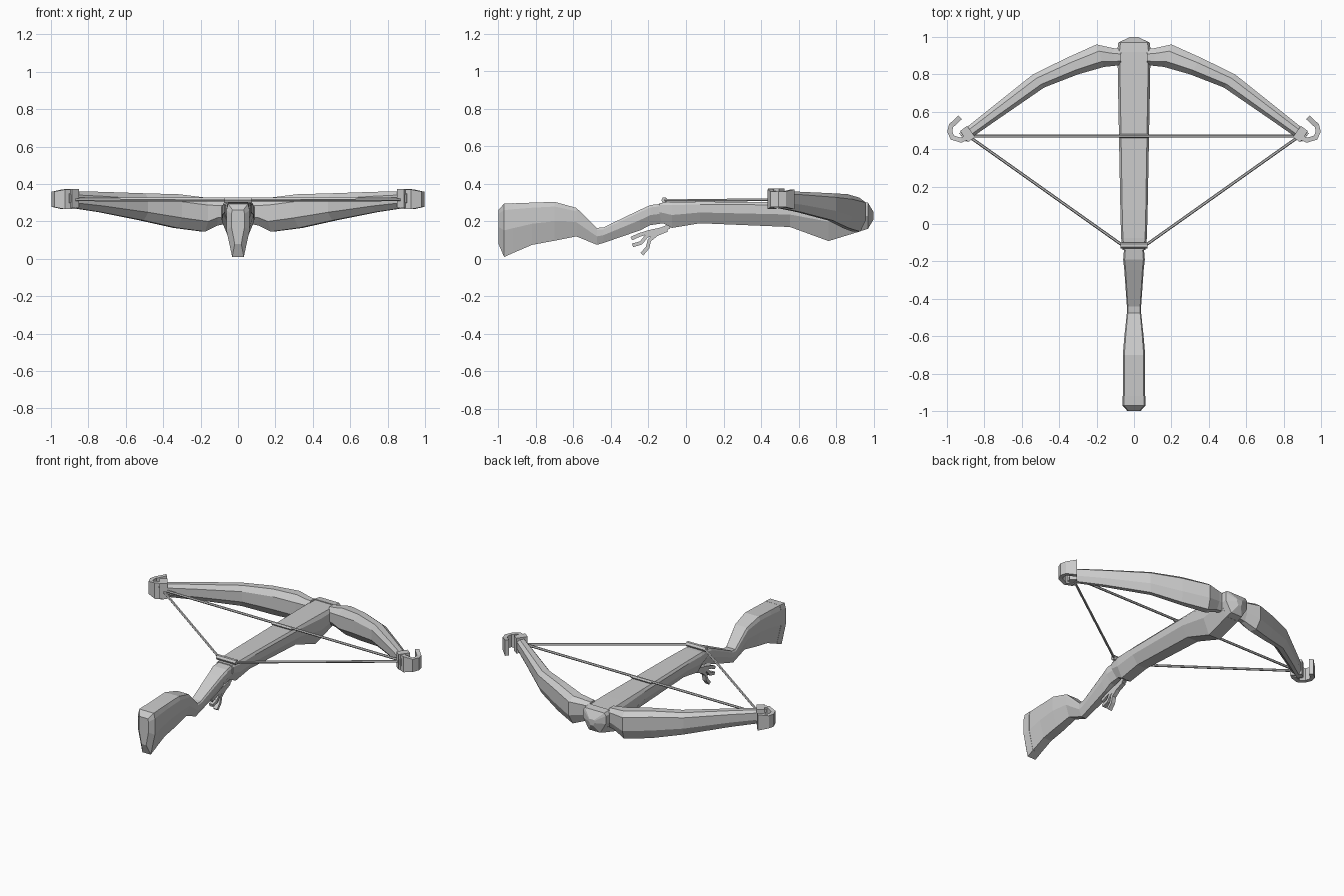
import bpy, bmesh, math
from mathutils import Vector

if "Cube" in bpy.data.objects:
    bpy.data.objects.remove(bpy.data.objects["Cube"])

grey = bpy.data.materials.new("plain grey")
grey.diffuse_color = (0.6, 0.6, 0.6, 1)
grey.use_nodes = True
grey.node_tree.nodes["Principled BSDF"].inputs["Base Color"].default_value = grey.diffuse_color


def loft(name, rings):
    """Skin a list of equal-length rings of points and cap both ends."""
    bm = bmesh.new()
    vs = [[bm.verts.new(p) for p in r] for r in rings]
    n = len(rings[0])
    for a, b in zip(vs, vs[1:]):
        for i in range(n):
            j = (i + 1) % n
            bm.faces.new((a[i], a[j], b[j], b[i]))
    bm.faces.new(vs[0])
    bm.faces.new(vs[-1])
    bmesh.ops.recalc_face_normals(bm, faces=bm.faces)
    me = bpy.data.meshes.new(name)
    bm.to_mesh(me)
    bm.free()
    me.materials.append(grey)
    ob = bpy.data.objects.new(name, me)
    bpy.context.collection.objects.link(ob)
    return ob


def mirror(ob):
    ob.modifiers.new("mirror", 'MIRROR')


def stock_ring(y, top, bot, w, base=0.5):
    h = top - bot
    half = [(0.86 * w, top), (w, top - 0.12 * h), (w, top - 0.5 * h), (base * w, bot)]
    return [(x, y, z) for x, z in half] + [(-x, y, z) for x, z in reversed(half)]


def ribbon(name, path, t, flat):
    """Strip of thickness t along a 2D path; flat(u, v, side) places it in 3D."""
    rings = []
    for i, p in enumerate(path):
        a, b = Vector(path[max(i - 1, 0)]), Vector(path[min(i + 1, len(path) - 1)])
        d = (b - a).normalized()
        n = Vector((-d.y, d.x)) * t / 2
        p = Vector(p)
        rings.append([flat(*(p + n), 1), flat(*(p - n), 1), flat(*(p - n), -1), flat(*(p + n), -1)])
    return loft(name, rings)


def rod(name, a, b, r, sides=6):
    a, b = Vector(a), Vector(b)
    d = (b - a).normalized()
    u = d.cross(Vector((0, 0, 1))).normalized()
    v = d.cross(u)
    ang = [2 * math.pi * i / sides for i in range(sides)]
    return loft(name, [[p + r * (u * math.cos(t) + v * math.sin(t)) for t in ang] for p in (a, b)])


# Shoulder stock and wrist: y, top, bottom, half width
loft("shoulder_stock", [stock_ring(*s) for s in [
    (-0.925, .296, .03, .060), (-0.82, .30, .075, .060), (-0.70, .304, .097, .060),
    (-0.585, .272, .12, .050), (-0.475, .165, .075, .038), (-0.44, .168, .085, .038),
    (-0.245, .262, .152, .052), (-0.19, .287, .18, .058), (-0.12, .295, .19, .052)]])
loft("butt_plate", [stock_ring(*s) for s in [
    (-1.0, .262, .08, .035), (-0.97, .294, .01, .062), (-0.92, .297, .032, .062)]])

# Tiller with deepened nose
loft("tiller", [stock_ring(*s) for s in [
    (-0.14, .298, .20, .060), (-0.075, .303, .165, .069), (0.075, .305, .19, .073),
    (0.555, .303, .17, .082), (0.76, .302, .095, .086), (0.93, .300, .147, .088)]])
loft("nose_cap", [stock_ring(*s) for s in [
    (0.92, .305, .145, .090), (0.97, .30, .16, .084), (1.0, .25, .21, .02)]])

# Bow limbs: back point (x, y), front point (x, y), top, bottom
limb = []
for bx, by, fx, fy, top, bot in [
        (.07, .85, .07, .935, .312, .185), (.11, .845, .11, .94, .316, .178),
        (.16, .84, .20, .96, .327, .145), (.30, .80, .36, .888, .345, .165),
        (.48, .73, .54, .80, .350, .205), (.72, .565, .76, .625, .358, .25),
        (.90, .44, .935, .485, .362, .277)]:
    h = top - bot
    prof = [(0, .78), (.25, 1), (.7, 1), (1, .85), (1, .35), (.75, 0), (.4, 0), (0, .3)]
    limb.append([(bx + (fx - bx) * s, by + (fy - by) * s, bot + h * k) for s, k in prof])
mirror(loft("bow_limb", limb))

# Curled limb tips
mirror(ribbon("limb_tip_hook",
              [(.875, .470), (.925, .448), (.972, .462), (.985, .495), (.978, .525), (.93, .570)],
              .027, lambda u, v, s: (u, v, .318 + s * (.053 if u < .95 else .042))))
mirror(loft("limb_tip_band", [[(x + dx, y + dy, z) for dx, dy, z in
       ((-.022, -.03, .272), (.02, .03, .272), (.02, .03, .374), (-.022, -.03, .374))]
       for x, y in ((.872, .495), (.91, .467))]))

# Strings: resting and drawn, with servings over the tiller
rod("resting_string", (-.89, .47, .32), (.89, .47, .32), .008)
rod("resting_serving", (-.075, .47, .316), (.075, .47, .316), .011)
mirror(rod("drawn_string", (.885, .47, .315), (.06, -.115, .312), .008))
rod("drawn_serving", (-.072, -.115, .313), (.072, -.115, .313), .017)

# Trigger with three curved prongs, drawn in the y-z plane
side = lambda u, v, s: (s * .014, u, v)
for name, path in {
        "trigger_upper": [(-.08, .18), (-.13, .158), (-.20, .143), (-.25, .127), (-.292, .108)],
        "trigger_middle": [(-.09, .17), (-.15, .142), (-.21, .122), (-.24, .085), (-.285, .072)],
        "trigger_lower": [(-.10, .155), (-.155, .132), (-.195, .10), (-.205, .06), (-.235, .025)]}.items():
    ribbon(name, path, .02, side)
